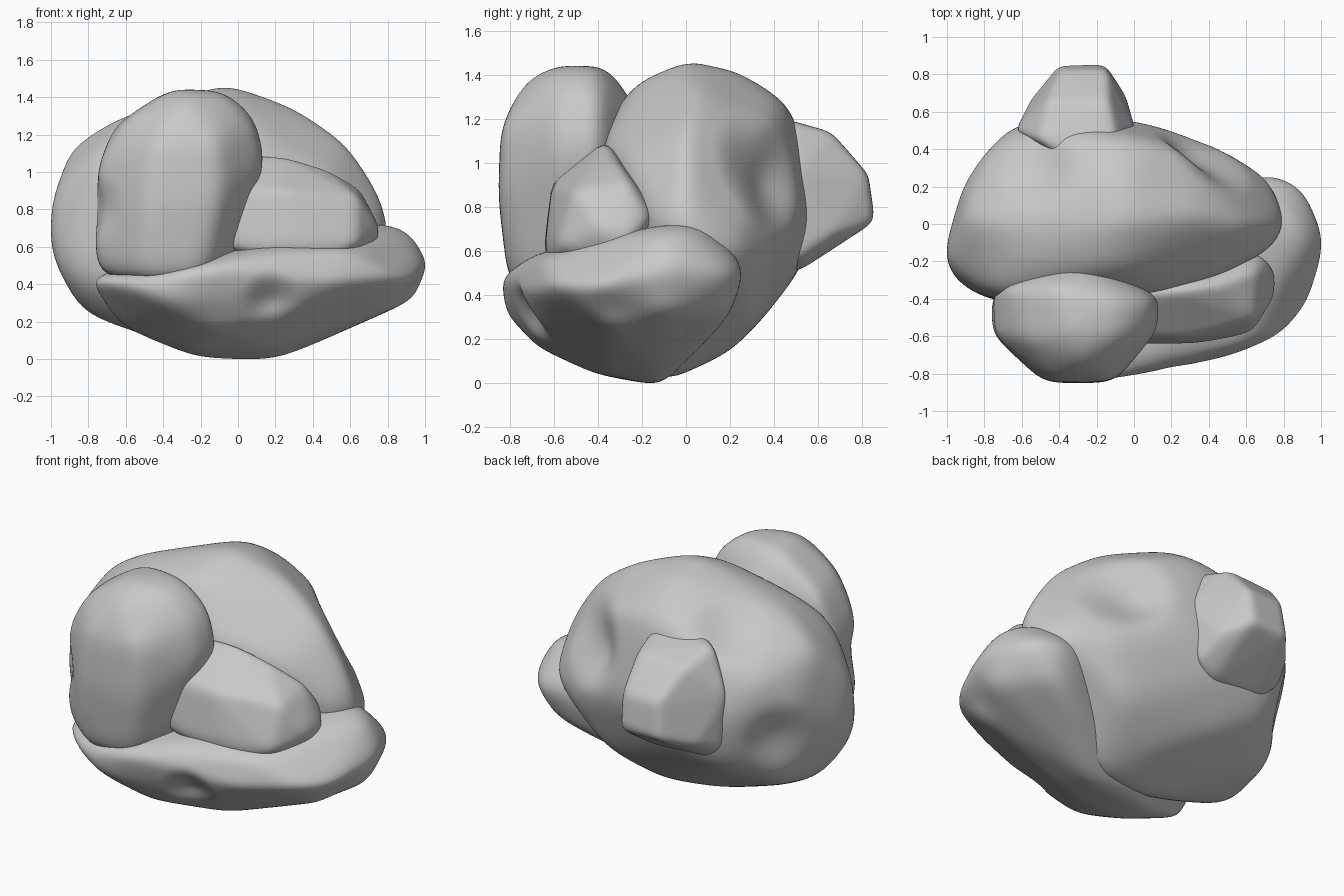
import bpy
import bmesh
from mathutils import Vector
from mathutils.bvhtree import BVHTree

if "Cube" in bpy.data.objects:
    bpy.data.objects.remove(bpy.data.objects["Cube"], do_unlink=True)

stone = bpy.data.materials.new("grey stone")
stone.use_nodes = True
stone.diffuse_color = (0.58, 0.58, 0.58, 1)
shader = next(n for n in stone.node_tree.nodes if n.type == "BSDF_PRINCIPLED")
shader.inputs["Base Color"].default_value = stone.diffuse_color
shader.inputs["Roughness"].default_value = 0.9


def bounds(points):
    """Return the lowest corner and the size of the box around the points."""
    low = Vector([min(p[axis] for p in points) for axis in range(3)])
    high = Vector([max(p[axis] for p in points) for axis in range(3)])
    return low, high - low


def rock(name, corners, rounding, dents=()):
    """Wrap an even sphere onto the hull of the corners, then wear it smooth."""
    hull = bmesh.new()
    for corner in corners:
        hull.verts.new(corner)
    bmesh.ops.convex_hull(hull, input=hull.verts)
    tree = BVHTree.FromBMesh(hull)
    low, size = bounds(corners)
    centre = low + size / 2
    hull.free()

    bm = bmesh.new()
    bmesh.ops.create_icosphere(bm, subdivisions=6, radius=1)
    for vert in bm.verts:
        ray = Vector([vert.co[axis] * size[axis] for axis in range(3)]).normalized()
        hit = tree.ray_cast(centre + ray * 4, -ray)[0]
        vert.co = hit if hit else centre
    for step in range(rounding):
        bmesh.ops.smooth_vert(bm, verts=bm.verts, factor=0.5,
                              use_axis_x=True, use_axis_y=True, use_axis_z=True)

    # Restore the full size lost to smoothing
    worn_low, worn_size = bounds([v.co for v in bm.verts])
    for vert in bm.verts:
        for axis in range(3):
            part = (vert.co[axis] - worn_low[axis]) / worn_size[axis]
            vert.co[axis] = low[axis] + part * size[axis]

    # Press soft hollows into the surface
    for spot, radius, depth in dents:
        spot = Vector(spot)
        inward = (centre - spot).normalized()
        for vert in bm.verts:
            near = 1 - (vert.co - spot).length / radius
            if near > 0:
                vert.co += inward * depth * near * near * (3 - 2 * near)

    mesh = bpy.data.meshes.new(name)
    bm.to_mesh(mesh)
    bm.free()
    mesh.materials.append(stone)
    mesh.shade_smooth()
    obj = bpy.data.objects.new(name, mesh)
    bpy.context.collection.objects.link(obj)
    return obj


# Large boulder at the back
rock("main_boulder", [
    (-1, -.1, .6), (-1, -.2, .85), (-.97, -.3, .5), (-.9, .05, 1.12),
    (-.72, -.42, .4), (-.72, -.4, 1.1), (-.83, -.15, .25), (-.8, .2, .33),
    (-.68, 0, 1.26), (-.6, -.2, 1.25), (-.9, .25, .8), (-.64, .55, .8),
    (-.75, .42, 1), (-.6, .5, .5), (0, .56, .75), (-.3, .56, .6),
    (-.3, .5, 1.22), (0, .46, 1.25), (-.08, 0, 1.45), (-.1, .25, 1.41),
    (-.1, -.22, 1.36), (.3, .05, 1.32), (.55, 0, 1.15), (.72, 0, .9),
    (.79, 0, .68), (.77, .1, .6), (.71, .24, .6), (.45, .4, .6),
    (.2, .5, .7), (.3, .37, 1.15), (.1, -.37, 1.07), (.45, -.28, .97),
    (.7, -.15, .72), (.2, -.1, .03), (-.2, -.1, .04), (0, .2, .16),
    (-.3, .36, .32), (.3, .32, .3), (-.6, -.1, .18),
], 30, [((.38, .36, .95), .32, .1), ((-.85, .3, .65), .25, .04),
        ((-.5, .28, 1.2), .25, .04)])

# Upright rounded stone at the front
rock("tall_front_stone", [
    (-.76, -.4, .45), (-.75, -.6, .45), (-.74, -.35, 1), (-.74, -.6, 1.05),
    (-.66, -.35, 1.25), (-.6, -.62, 1.28), (-.4, -.35, 1.43), (-.35, -.6, 1.44),
    (-.1, -.4, 1.44), (-.08, -.6, 1.42), (.08, -.4, 1.3), (.06, -.6, 1.26),
    (.13, -.4, 1.08), (.11, -.58, 1.06), (.05, -.45, .75), (-.05, -.6, .5),
    (-.45, -.84, 1.15), (-.12, -.84, 1.15), (-.48, -.85, .85), (-.12, -.85, .85),
    (-.5, -.8, .42), (-.2, -.8, .42), (-.3, -.74, 1.38), (-.3, -.2, 1.2),
    (-.3, -.2, .5),
], 45, [((-.74, -.58, .8), .2, .03)])

# Smaller stone resting beside it
rock("side_stone", [
    (-.1, -.37, 1.08), (.2, -.36, 1.07), (-.1, -.6, .9), (.25, -.6, .88),
    (-.1, -.64, .6), (.35, -.63, .62), (.45, -.33, 1), (.63, -.5, .86),
    (.62, -.58, .62), (.75, -.38, .7), (.75, -.25, .68), (.68, -.15, .75),
    (.64, -.25, .9), (.4, -.58, .5), (.7, -.3, .53), (-.1, -.15, .6),
    (.4, -.14, .8),
], 28)

# Broad ledge along the bottom
rock("base_ledge", [
    (-.76, -.4, .42), (-.72, -.6, .42), (-.6, -.35, .17), (-.55, -.74, .38),
    (-.2, -.83, .47), (-.35, -.8, .3), (0, -.76, .5), (.1, -.68, .56),
    (.52, -.69, .4), (.25, -.66, .25), (-.1, -.66, .16), (-.2, -.15, .01),
    (.2, -.13, 0), (-.2, -.42, .05), (.2, -.38, .06), (.5, -.3, .15),
    (.8, -.58, .42), (.8, -.35, .26), (.94, -.4, .42), (1, -.1, .5),
    (.92, -.1, .31), (.9, .16, .48), (.7, .25, .5), (.72, .18, .3),
    (.9, -.1, .67), (.78, 0, .72), (.75, -.3, .65), (.6, -.62, .55),
    (.4, .1, .65), (-.5, -.3, .5),
], 22, [((.17, -.69, .33), .18, .06), ((.9, -.3, .35), .2, .03)])

# Knob bulging from the rear
rock("rear_knob", [
    (-.62, .5, .95), (-.6, .52, .62), (-.5, .45, 1.2), (-.1, .45, 1.2),
    (0, .5, .95), (-.03, .52, .58), (-.15, .52, .52), (-.5, .5, .53),
    (-.45, .66, 1.12), (-.14, .66, 1.14), (-.38, .82, .95), (-.15, .82, .95),
    (-.4, .84, .74), (-.16, .85, .74), (-.53, .68, .68), (-.05, .68, .7),
    (-.3, .3, 1.2), (-.3, .3, .5),
], 16)
